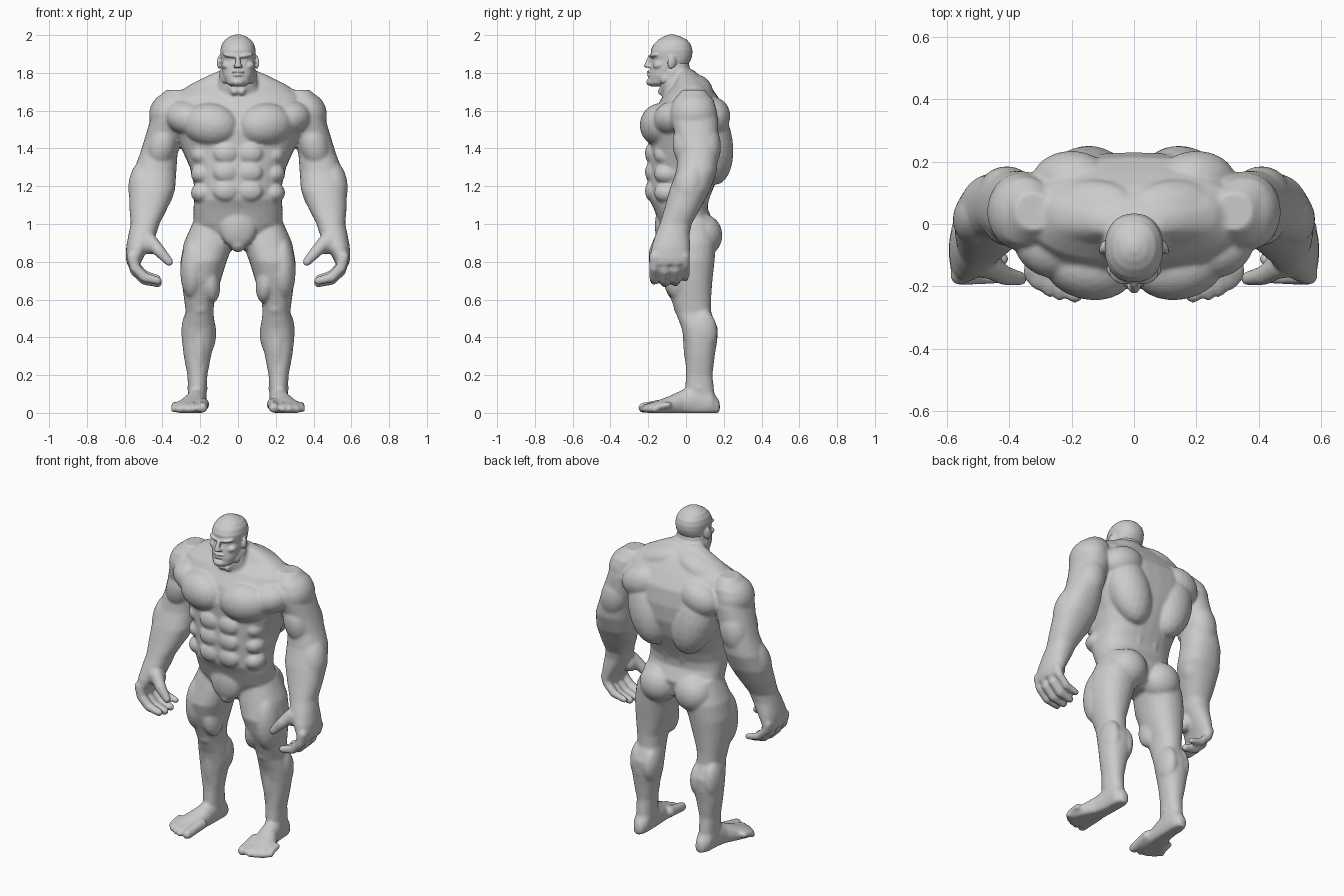
import bpy, bmesh, math
from mathutils import Vector, Matrix, Euler


def spow(v, p):
    return math.copysign(abs(v) ** p, v)


def loft(bm, rings, p=0.9, n=24, side=1):
    """Closed stack of horizontal rounded rings: (cx, cy, z, rx, ry)."""
    loops = []
    for cx, cy, z, rx, ry in rings:
        loops.append([bm.verts.new((side * (cx + rx * spow(math.cos(2 * math.pi * i / n), p)),
                                    cy + ry * spow(math.sin(2 * math.pi * i / n), p), z))
                      for i in range(n)])
    for a, b in zip(loops, loops[1:]):
        for i in range(n):
            j = (i + 1) % n
            bm.faces.new((a[i], a[j], b[j], b[i]))
    bm.faces.new(loops[0][::-1])
    bm.faces.new(loops[-1])


def ball(bm, loc, r, rot=(0, 0, 0), both=True):
    """Ellipsoid muscle, mirrored across x when both is set."""
    for s in ((1, -1) if both else (1,)):
        e = Euler((math.radians(rot[0]), s * math.radians(rot[1]), s * math.radians(rot[2])))
        m = (Matrix.Translation((s * loc[0], loc[1], loc[2])) @ e.to_matrix().to_4x4()
             @ Matrix.Diagonal((*r, 1)))
        bmesh.ops.create_icosphere(bm, subdivisions=3, radius=1, matrix=m)


def chain(bm, pts, steps=5):
    """Mirrored string of overlapping balls along (x, y, z, r) points."""
    for a, b in zip(pts, pts[1:]):
        for k in range(steps + 1):
            q = [u + (v - u) * k / steps for u, v in zip(a, b)]
            for s in (1, -1):
                bmesh.ops.create_icosphere(bm, subdivisions=2, radius=q[3],
                                           matrix=Matrix.Translation((s * q[0], q[1], q[2])))


def finish(bm, name, voxel, smooth):
    """Fuse the overlapping parts into one smooth skin."""
    bmesh.ops.recalc_face_normals(bm, faces=bm.faces[:])
    me = bpy.data.meshes.new(name)
    bm.to_mesh(me)
    bm.free()
    ob = bpy.data.objects.new(name, me)
    bpy.context.collection.objects.link(ob)
    bpy.context.view_layer.objects.active = ob
    ob.select_set(True)
    r = ob.modifiers.new("fuse", 'REMESH')
    r.mode, r.voxel_size, r.use_smooth_shade = 'VOXEL', voxel, True
    s = ob.modifiers.new("soften", 'SMOOTH')
    s.factor, s.iterations = 0.5, smooth
    for m in ("fuse", "soften"):
        bpy.ops.object.modifier_apply(modifier=m)
    ob.select_set(False)
    return ob


body = bmesh.new()

# Torso: z, half width, front y, back y
torso = [(.865, .05, -.08, .06), (.90, .13, -.105, .12), (1.0, .235, -.14, .15), (1.08, .236, -.17, .115),
         (1.13, .232, -.195, .12), (1.2, .232, -.20, .15), (1.3, .255, -.20, .195), (1.4, .30, -.195, .225),
         (1.5, .34, -.20, .23), (1.6, .36, -.17, .215), (1.68, .335, -.12, .165), (1.735, .26, -.07, .125),
         (1.785, .16, -.05, .075), (1.815, .09, -.05, .04)]
loft(body, [(0, (f + b) / 2, z, w, (b - f) / 2) for z, w, f, b in torso], p=0.82, n=32)
# Neck
loft(body, [(0, -.03, 1.66, .13, .09), (0, -.055, 1.74, .105, .085), (0, -.07, 1.86, .085, .085)])
chain(body, [(.02, -.135, 1.70, .018), (.08, -.07, 1.80, .022)])
# Chest, abdomen and flank muscles
ball(body, (.145, -.135, 1.525), (.15, .108, .115), (0, -6, 12))
ball(body, (.27, -.07, 1.56), (.12, .10, .09), (0, -15, 25))
for z in (1.375, 1.275, 1.175):
    ball(body, (.065, -.185, z), (.066, .032, .054))
    ball(body, (.19, -.10, z - .01), (.06, .07, .055))
ball(body, (0, -.115, .99), (.10, .05, .12), both=False)
ball(body, (0, -.10, .90), (.045, .05, .05), both=False)
# Back: lats, shoulder blades, trapezius, glutes
ball(body, (.155, .13, 1.43), (.13, .118, .23), (8, 14, 0))
ball(body, (.20, .14, 1.57), (.13, .095, .10), (0, 20, 0))
ball(body, (.14, .06, 1.715), (.15, .085, .06), (-20, 20, 0))
ball(body, (.055, .06, 1.18), (.05, .075, .17), (-12, 0, 0))
ball(body, (.12, .085, .94), (.118, .108, .115))

# Legs and arms
leg = [(.14, .02, 1.03, .09, .11), (.155, .02, .9, .132, .14), (.183, .005, .8, .122, .146),
       (.195, .012, .7, .104, .128), (.205, .027, .6, .08, .106), (.203, .04, .53, .073, .094),
       (.208, .072, .45, .088, .096), (.21, .078, .38, .087, .087), (.215, .075, .3, .072, .077),
       (.215, .07, .2, .053, .07), (.215, .072, .12, .049, .077), (.215, .075, .04, .05, .08)]
arm = [(.32, .04, 1.71, .06, .06), (.35, .04, 1.65, .095, .11), (.365, .045, 1.55, .10, .125),
       (.395, .06, 1.45, .10, .112), (.42, .065, 1.37, .10, .105), (.44, .055, 1.28, .114, .108),
       (.455, .02, 1.18, .122, .108), (.475, -.02, 1.08, .10, .095), (.492, -.055, 1.0, .076, .085),
       (.505, -.07, .95, .074, .09), (.53, -.08, .88, .062, .102), (.548, -.085, .82, .046, .105),
       (.553, -.085, .785, .035, .10)]
for s in (1, -1):
    loft(body, leg, side=s)
    loft(body, arm, side=s)
# Leg muscles: outer and inner quads, kneecap, calves, shin
ball(body, (.235, -.04, .77), (.07, .095, .17), (0, -3, 0))
ball(body, (.15, -.035, .70), (.055, .08, .12), (0, 8, 0))
ball(body, (.20, -.03, .555), (.045, .035, .04))
ball(body, (.165, .09, .42), (.05, .08, .11))
ball(body, (.25, .085, .43), (.05, .08, .12))
ball(body, (.205, .01, .36), (.03, .025, .17), (4, 0, 0))
ball(body, (.215, .07, .13), (.056, .035, .03))
# Arm muscles: deltoid, biceps, triceps, forearm
ball(body, (.365, .04, 1.585), (.105, .125, .115), (0, -20, 0))
ball(body, (.405, .00, 1.41), (.075, .07, .12), (8, -14, 0))
ball(body, (.41, .11, 1.40), (.085, .075, .13), (-4, -14, 0))
ball(body, (.50, .02, 1.21), (.08, .085, .14), (-15, -8, 0))
ball(body, (.42, .015, 1.17), (.08, .08, .12), (-15, -14, 0))

# Thumb pad, thumb and four curled fingers
ball(body, (.475, -.12, .90), (.05, .055, .065), (0, 25, 0))
chain(body, [(.465, -.135, .91, .04), (.415, -.165, .855, .033), (.365, -.175, .80, .024)])
for i, (y, lift) in enumerate([(-.168, .012), (-.112, 0), (-.056, .004), (-.004, .026)]):
    r = (.029, .030, .029, .025)[i]
    chain(body, [(.558, y * .95 - .004, .825, r + .004), (.545, y, .755 + lift, r),
                 (.495, y, .705 + lift, r - .001), (.425, y, .687 + lift, r - .006)])

# Feet: y, centre x, half width, instep height
foot = [(.168, .212, .03, .075), (.13, .215, .05, .13), (.05, .217, .052, .15), (-.02, .225, .058, .12),
        (-.08, .243, .074, .092), (-.14, .257, .088, .068), (-.185, .258, .082, .048)]
for a, b in zip(foot, foot[1:]):
    for k in range(5):
        y, cx, w, h = [u + (v - u) * k / 4 for u, v in zip(a, b)]
        ball(body, (cx, y, h * .42), (w, .035 if y < .13 else .012, h * .58))
chain(body, [(.185, -.10, .045, .035), (.19, -.225, .027, .029)])
for i in range(4):
    x, y = .237 + .033 * i, -.228 + .006 * i + .005 * i * i
    chain(body, [(x - .003, y + .07, .042, .02), (x, y + .02, .034, .018), (x + .002, y, .02, .019)])
# Trim everything under the soles flat
bmesh.ops.recalc_face_normals(body, faces=body.faces[:])
for v in body.verts:
    v.co.z = max(v.co.z, 0)
finish(body, "muscular_body", .009, 5)

# Head: z, half width, front y, back y
head = bmesh.new()
skull = [(1.728, .035, -.185, -.12), (1.745, .06, -.198, -.08), (1.785, .08, -.195, -.03),
         (1.83, .088, -.188, .005), (1.87, .091, -.178, .026), (1.892, .093, -.186, .033),
         (1.92, .094, -.187, .034), (1.95, .086, -.172, .026), (1.975, .069, -.147, .006),
         (1.993, .043, -.118, -.03), (2.003, .015, -.09, -.06)]
loft(head, [(0, (f + b) / 2, z, w, (b - f) / 2) for z, w, f, b in skull], p=0.9, n=32)
# Brow, eyes, cheeks, jaw and ears
ball(head, (.04, -.168, 1.892), (.042, .024, .012), (0, -8, 22))
ball(head, (.036, -.157, 1.868), (.017, .017, .012))
ball(head, (.058, -.145, 1.838), (.03, .03, .022), (0, -15, 0))
ball(head, (.068, -.09, 1.775), (.022, .05, .035), (20, 0, 0))
ball(head, (.098, -.075, 1.857), (.012, .024, .036), (-10, 0, 20))
# Nose, lips and chin
for k in range(7):
    ball(head, (0, -.188 - .0035 * k, 1.885 - .008 * k), (.011 + .001 * k, .014, .011), both=False)
ball(head, (.014, -.197, 1.836), (.010, .014, .010))
ball(head, (0, -.190, 1.805), (.034, .017, .007), both=False)
ball(head, (0, -.189, 1.788), (.030, .018, .007), both=False)
ball(head, (0, -.185, 1.752), (.036, .026, .022), both=False)
finish(head, "head", .005, 3)
